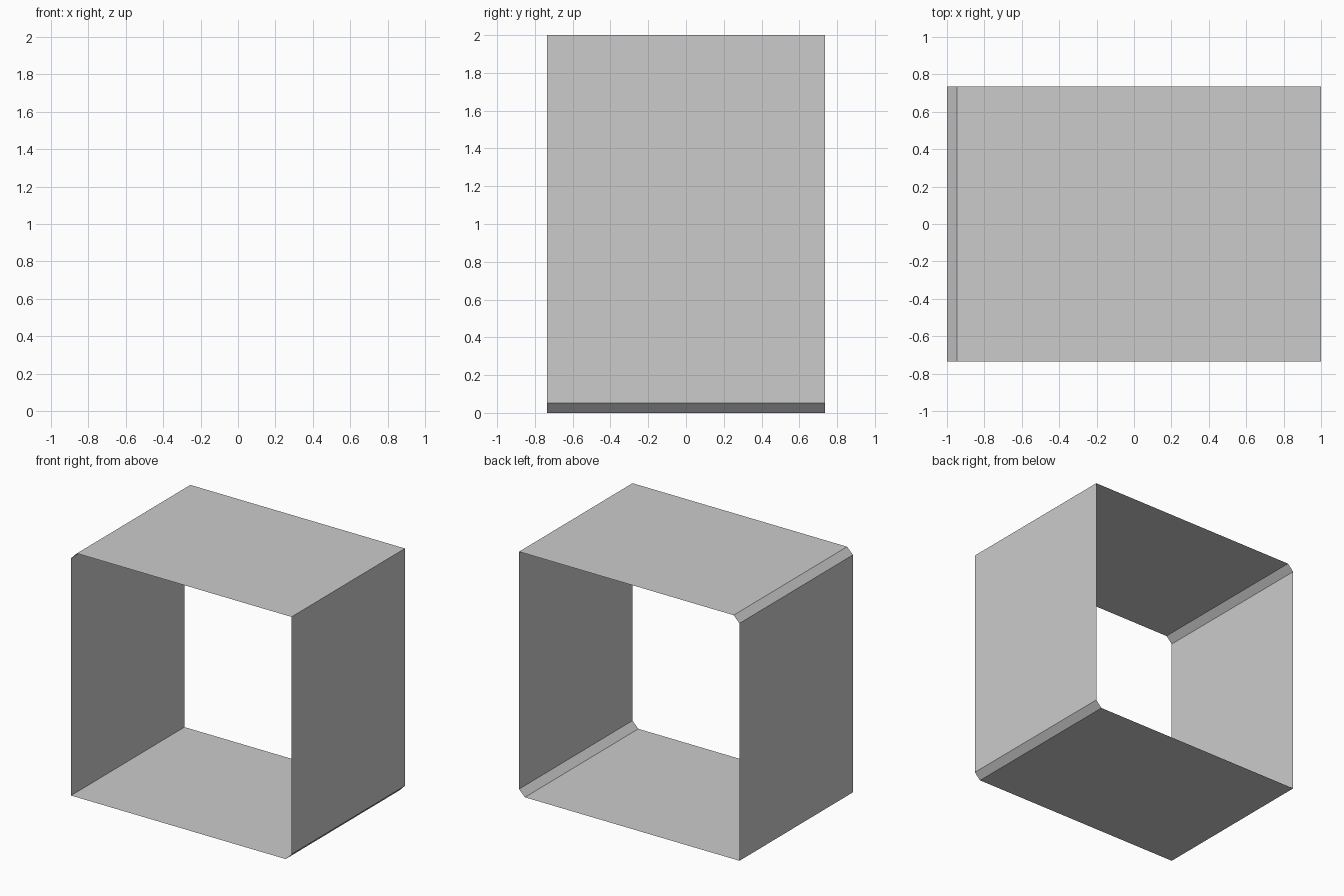
import bpy, bmesh
from mathutils import Vector

if "Cube" in bpy.data.objects:
    bpy.data.objects.remove(bpy.data.objects["Cube"])

HALF_DEPTH = 0.735
CUT = 0.053  # size of the two bevelled corners

# Square cross-section in x, z with two opposite corners cut
profile = [(-1, 0), (1 - CUT, 0), (1, CUT), (1, 2), (-1 + CUT, 2), (-1, 2 - CUT)]

# Open-ended sleeve: profile loop extruded along y
bm = bmesh.new()
verts = [bm.verts.new((x, -HALF_DEPTH, z)) for x, z in profile]
edges = [bm.edges.new((a, b)) for a, b in zip(verts, verts[1:] + verts[:1])]
ext = bmesh.ops.extrude_edge_only(bm, edges=edges)["geom"]
bmesh.ops.translate(bm, vec=(0, 2 * HALF_DEPTH, 0),
                    verts=[g for g in ext if isinstance(g, bmesh.types.BMVert)])

# Face every panel away from the central axis
bm.normal_update()
for face in bm.faces:
    outward = face.calc_center_median() - Vector((0, 0, 1))
    if face.normal.dot(outward) < 0:
        face.normal_flip()

mesh = bpy.data.meshes.new("open_sleeve")
bm.to_mesh(mesh)
bm.free()
bpy.context.collection.objects.link(bpy.data.objects.new("open_sleeve", mesh))
